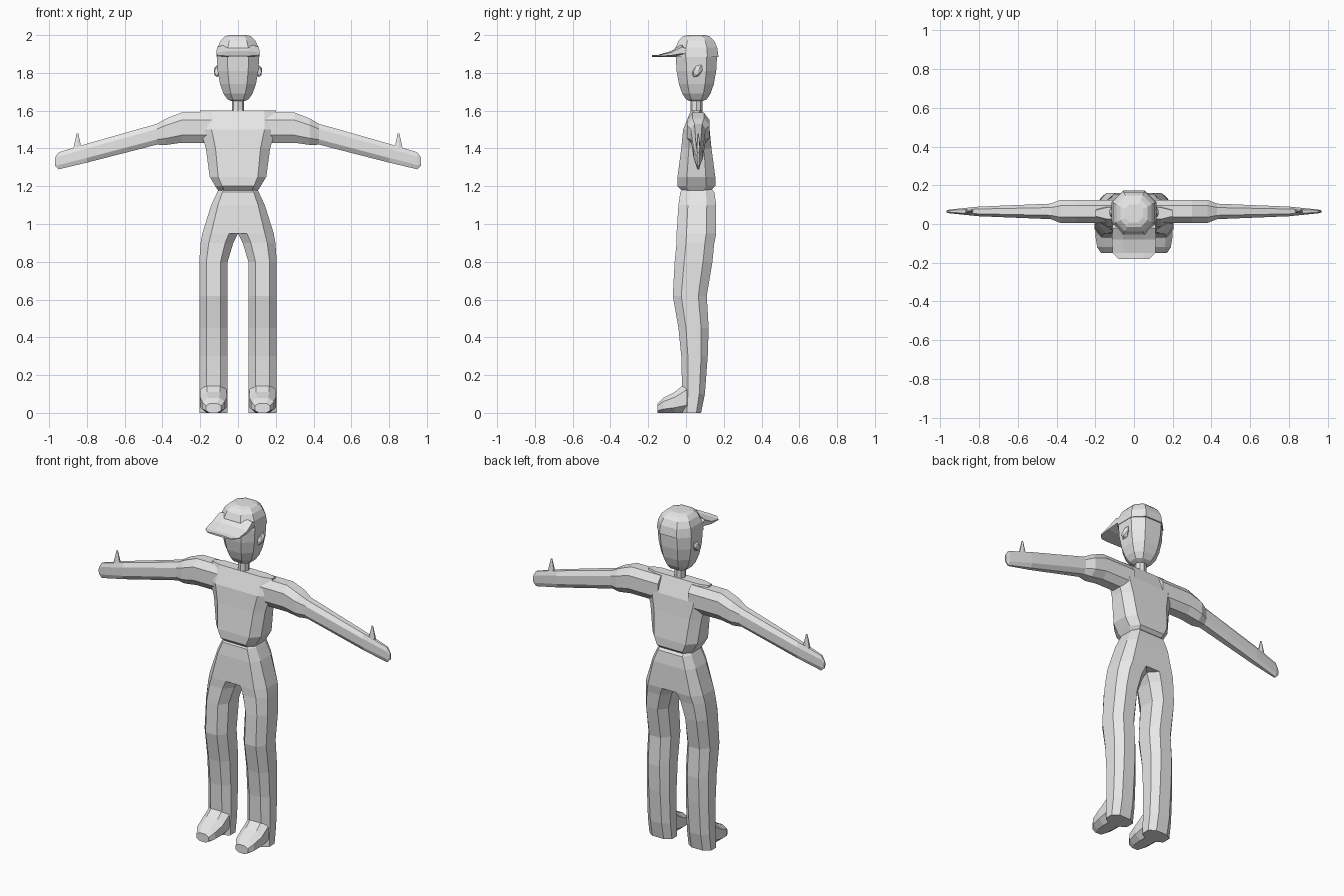
import bpy
import bmesh
import math
from mathutils import Matrix

default_cube = bpy.data.objects.get("Cube")
if default_cube:
    bpy.data.objects.remove(default_cube, do_unlink=True)

grey = bpy.data.materials.new("plain grey")
grey.use_nodes = True
grey.diffuse_color = (.8, .8, .8, 1)
grey.node_tree.nodes["Principled BSDF"].inputs["Base Color"].default_value = grey.diffuse_color

# Depth position of the upright body axis
body_y = .055


def finish(name, bm, mirrored):
    """Turn a bmesh into a flat shaded object, optionally mirrored across x."""
    bmesh.ops.recalc_face_normals(bm, faces=bm.faces)
    mesh = bpy.data.meshes.new(name)
    bm.to_mesh(mesh)
    bm.free()
    mesh.materials.append(grey)
    obj = bpy.data.objects.new(name, mesh)
    bpy.context.collection.objects.link(obj)
    if mirrored:
        mirror = obj.modifiers.new("Mirror", "MIRROR")
        mirror.use_mirror_merge = False


def loft(name, axis, sections, flat=.5, mirrored=False):
    """Join eight sided sections: (position, centre a, half a, centre b, half b)."""
    quarter = [(1, -.5), (1, .5), (flat, 1), (-flat, 1)]
    outline = quarter + [(-u, -v) for u, v in quarter]
    place = {
        "x": lambda t, a, b: (t, a, b),
        "y": lambda t, a, b: (a, t, b),
        "z": lambda t, a, b: (a, b, t),
    }[axis]
    bm = bmesh.new()
    loops = [
        [bm.verts.new(place(t, a + half_a * u, b + half_b * v)) for u, v in outline]
        for t, a, half_a, b, half_b in sections
    ]
    for lower, upper in zip(loops, loops[1:]):
        for i in range(len(outline)):
            bm.faces.new((lower[i - 1], lower[i], upper[i], upper[i - 1]))
    bm.faces.new(loops[0])
    bm.faces.new(loops[-1])
    finish(name, bm, mirrored)


def dome(name, narrow_z, wide_z, width, depth, tip, steps):
    """Rounded cap whose sections swell from a small tip to the full size."""
    sections = []
    for i in range(steps + 1):
        s = (i / steps) ** 2
        size = tip + (1 - tip) * math.sqrt(1 - (1 - s) ** 2)
        z = narrow_z + (wide_z - narrow_z) * s
        sections.append((z, 0, width * size, body_y, depth * size))
    loft(name, "z", sections)


def forward_slab(name, x, base, profile, mirrored=False):
    """Loft along y resting on a base height: (y, half width, thickness)."""
    loft(name, "y", [(y, x, half, base + thick / 2, thick / 2)
                     for y, half, thick in profile], mirrored=mirrored)


# Trousers: legs and pelvis share one side profile (height, centre y, half depth)
trouser_profile = [
    (0, .03, .05), (.1, .04, .06), (.3, .045, .07), (.45, .04, .08), (.62, .02, .09),
    (.8, .04, .1), (.9, .05, .1), (.95, .055, .105), (1.1, .06, .1),
    (1.17, .06, .09), (1.19, .06, .07),
]


def hip_curve(z):
    return max(0, z - .8) ** 2


crotch = .95
leg, pelvis = [], []
for z, y, depth in trouser_profile:
    outer = .205 - .7 * hip_curve(z)
    inner = max(0, .055 - 3 * hip_curve(z))
    if z <= crotch:
        leg.append((z, (outer + inner) / 2, (outer - inner) / 2, y, depth))
    if z >= crotch:
        pelvis.append((z, 0, outer, y, depth))
loft("leg", "z", leg, mirrored=True)
loft("pelvis", "z", pelvis, flat=.75)
forward_slab("foot", .13, 0, [
    (-.15, .04, .05), (-.12, .06, .08), (-.06, .07, .11), (0, .07, .16), (.06, .06, .1),
], mirrored=True)

# Jumper: torso (height, half width, half depth)
torso_profile = [
    (1.17, .1, .07), (1.2, .12, .1), (1.25, .15, .1),
    (1.4, .17, .08), (1.5, .2, .07), (1.6, .2, .03),
]
loft("torso", "z", [(z, 0, width, body_y, depth) for z, width, depth in torso_profile],
     flat=.7)

# Sleeves drooping from the shoulder to flat hands (x, half height, half depth)
arm_profile = [
    (.1, .08, .06), (.3, .08, .06), (.38, .07, .06), (.43, .055, .04),
    (.8, .05, .025), (.95, .045, .01), (.97, .02, .005),
]
loft("arm", "x", [(x, .065, depth, 1.51 - .27 * max(0, x - .3), height)
                  for x, height, depth in arm_profile], mirrored=True)

# Raised thumbs
thumb = bmesh.new()
bmesh.ops.create_cone(
    thumb, cap_ends=True, segments=6, radius1=.03, radius2=.005, depth=.1,
    matrix=Matrix.Translation((.85, .065, 1.43)) @ Matrix.Diagonal((1, .5, 1, 1)))
finish("thumb", thumb, True)

# Neck, head and ears
neck = bmesh.new()
bmesh.ops.create_cone(
    neck, cap_ends=True, segments=8, radius1=.032, radius2=.032, depth=.12,
    matrix=Matrix.Translation((0, body_y, 1.63)))
finish("neck", neck, False)
dome("head", 1.65, 1.9, .113, .11, .3, 5)
ear = bmesh.new()
bmesh.ops.create_icosphere(
    ear, subdivisions=1, radius=.04,
    matrix=Matrix.Translation((.11, .06, 1.81))
    @ Matrix.Rotation(math.radians(-35), 4, "X")
    @ Matrix.Diagonal((.5, .6, 1, 1)))
finish("ear", ear, True)

# Peaked cap: crown and a thin brim sweeping forward
dome("cap_crown", 2, 1.885, .115, .117, .4, 4)
forward_slab("cap_brim", 0, 1.885, [
    (-.18, .08, .01), (-.15, .11, .01), (-.08, .115, .03), (-.02, .11, .07), (.06, .11, .02),
])
